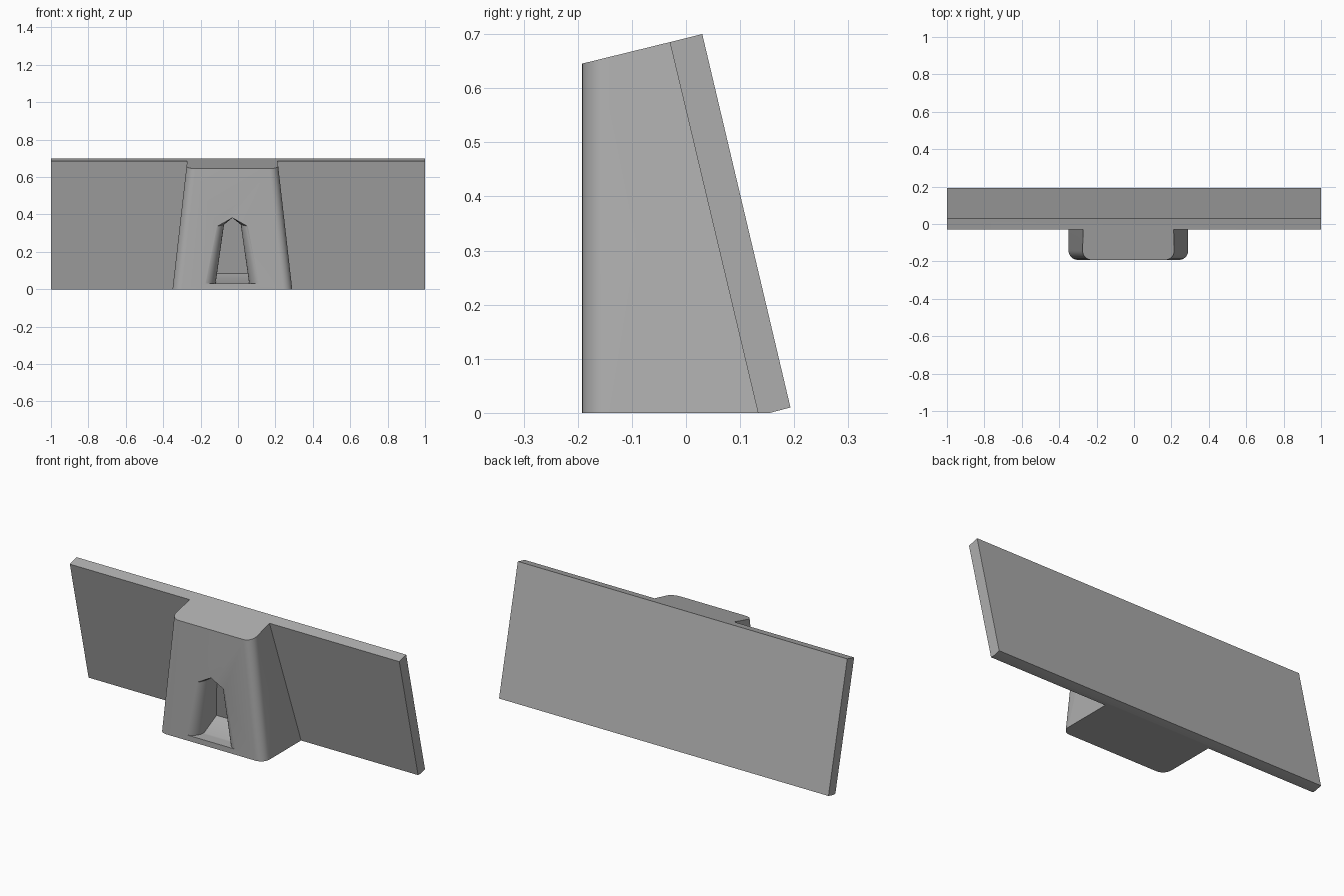
import bpy, bmesh, math
from mathutils import Vector

old = bpy.data.objects.get("Cube")
if old:
    bpy.data.objects.remove(old, do_unlink=True)

grey = bpy.data.materials.new("plain grey")
grey.use_nodes = True
grey.diffuse_color = (0.42, 0.42, 0.42, 1)
grey.node_tree.nodes["Principled BSDF"].inputs["Base Color"].default_value = grey.diffuse_color

MID = -0.03      # middle of the pocket in x
LEAN = 0.235     # lean of the panel, y per z


def loft(name, rings):
    """Closed solid through rings that have equal point counts."""
    bm = bmesh.new()
    loops = [[bm.verts.new(p) for p in ring] for ring in rings]
    n = len(loops[0])
    for a, b in zip(loops, loops[1:]):
        for i in range(n):
            j = (i + 1) % n
            bm.faces.new((a[i], a[j], b[j], b[i]))
    bm.faces.new(loops[0])
    bm.faces.new(loops[-1])
    bmesh.ops.recalc_face_normals(bm, faces=bm.faces)
    mesh = bpy.data.meshes.new(name)
    bm.to_mesh(mesh)
    bm.free()
    mesh.materials.append(grey)
    obj = bpy.data.objects.new(name, mesh)
    bpy.context.collection.objects.link(obj)
    return obj


def rounded(half, y0, y1, r_front, r_back, z, steps=8):
    """Rounded rectangle ring at height z."""
    pts = []
    for sx, y, sy, r, start in ((1, y1, 1, r_back, 0), (-1, y1, 1, r_back, 90),
                                (-1, y0, -1, r_front, 180), (1, y0, -1, r_front, 270)):
        for k in range(steps + 1):
            a = math.radians(start + 90 * k / steps)
            pts.append((MID + sx * (half - r) + r * math.cos(a),
                        y - sy * r + r * math.sin(a), z))
    return pts


def combine(target, tool, operation):
    mod = target.modifiers.new(operation, 'BOOLEAN')
    mod.operation, mod.solver, mod.object = operation, 'EXACT', tool
    bpy.context.view_layer.objects.active = target
    bpy.ops.object.modifier_apply(modifier=mod.name)
    bpy.data.objects.remove(tool, do_unlink=True)


# Tapered pocket body with rounded front corners, trimmed to the sloping top
holder = loft("wall_holder", [
    rounded(0.32 - 0.114 * z, -0.192, 0.15 - LEAN * z, 0.05, 0.002, z) for z in (0, 0.8)])
bm = bmesh.new()
bm.from_mesh(holder.data)
cut = bmesh.ops.bisect_plane(bm, geom=bm.verts[:] + bm.edges[:] + bm.faces[:],
                             plane_co=Vector((0, -0.03, 0.685)),
                             plane_no=Vector((0, -0.245, 1)), clear_outer=True)
bmesh.ops.contextual_create(bm, geom=[e for e in cut["geom_cut"]
                                      if isinstance(e, bmesh.types.BMEdge)])
bmesh.ops.recalc_face_normals(bm, faces=bm.faces)
bm.to_mesh(holder.data)
bm.free()

# Leaning back panel
side = [(-0.03, 0.685), (0.03, 0.7), (0.193, 0.01), (0.155, 0), (0.133, 0)]
panel = loft("back_panel", [[(x, y, z) for y, z in side] for x in (-1, 1)])
combine(holder, panel, 'UNION')

# Channel running from the top slot to the underside
channel = loft("channel_cutter", [
    rounded(0.22 - 0.073 * z, -0.145 + 0.03 * z, 0.11 - 0.215 * z, 0.04, 0.04, z)
    for z in (-0.1, 0.8)])
combine(holder, channel, 'DIFFERENCE')

# Gabled core that splits the channel in two
gable = [(-0.17, 0), (0.17, 0), (0.15, 0.28), (0, 0.42), (-0.15, 0.28)]
core = loft("core", [[(MID + x, -0.165, z) for x, z in gable],
                     [(MID + x, 0.03 - LEAN * z, z) for x, z in gable]])
combine(holder, core, 'UNION')


# Flared arrow-shaped recess in the front
def arrow(y, flare, lean=0, floor=0.03):
    low, high = 0.09 + 0.065 * flare, 0.045 + 0.045 * flare
    eave = 0.345 - 0.01 * flare
    shape = [(-low, floor), (low, floor), (high, eave), (0, 0.382), (-high, eave)]
    return [(MID + x, y - lean * z, z) for x, z in shape]


rings = [arrow(-0.25, 1)]
for k in range(9):
    a = math.pi / 2 * k / 8
    rings.append(arrow(-0.193 + 0.07 * (1 - math.cos(a)), 1 - math.sin(a)))
rings.append(arrow(0.005, 0, LEAN, 0.085))
combine(holder, loft("recess_cutter", rings), 'DIFFERENCE')

# Smooth rounded corners, sharp edges elsewhere
bpy.ops.object.select_all(action='DESELECT')
holder.select_set(True)
bpy.context.view_layer.objects.active = holder
bpy.ops.object.shade_smooth_by_angle(angle=math.radians(30))
